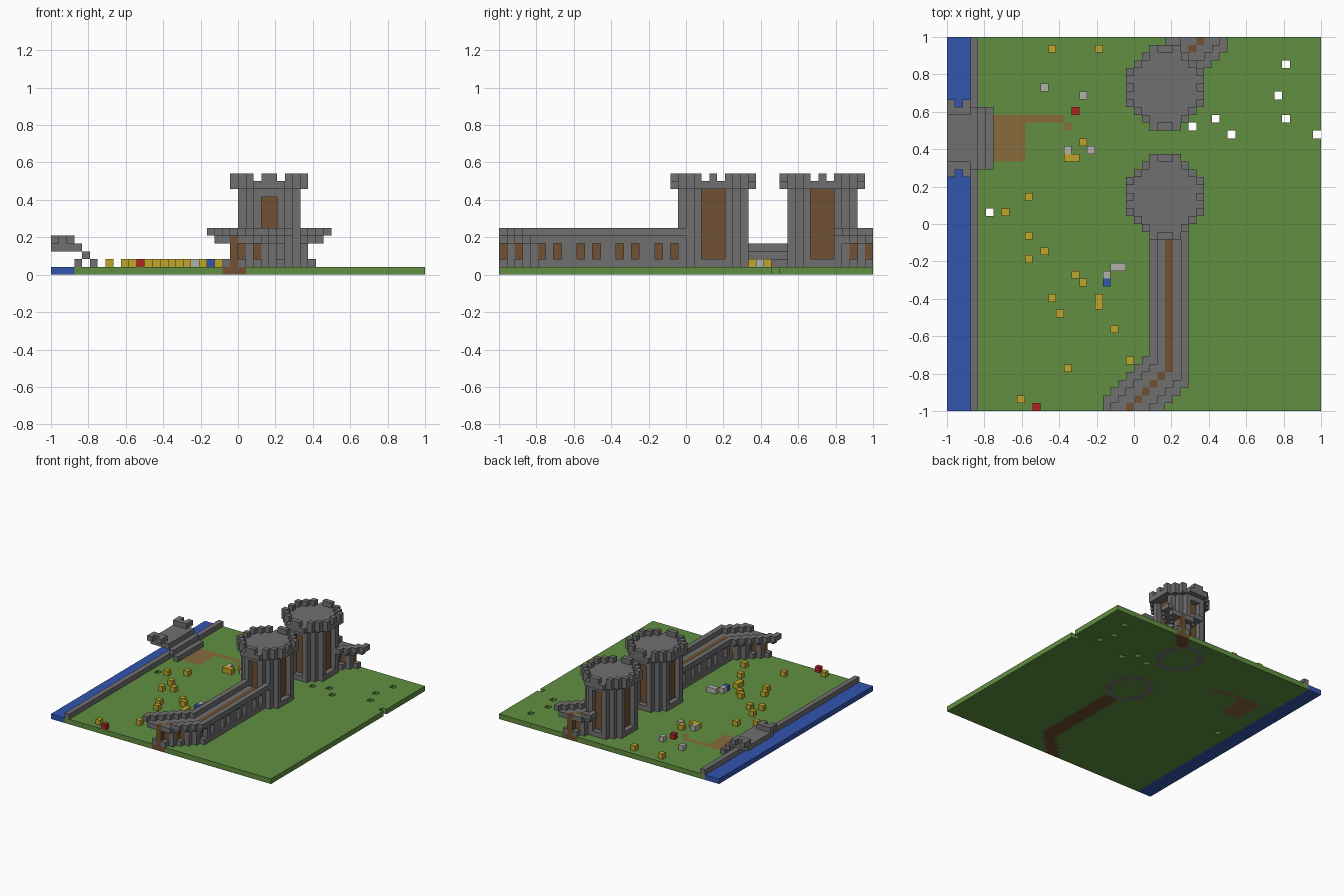
import bpy, bmesh, math
from mathutils import Vector

cube = bpy.data.objects.get("Cube")
if cube:
    bpy.data.objects.remove(cube)

N = 48              # blocks along each side
S = 2 / N           # block size

COLOURS = {
    "grass": (.12, .275, .053), "stone": (.162, .162, .162),
    "timber": (.16, .082, .032), "dirt": (.246, .147, .048),
    "water": (.032, .091, .43), "yellow": (.52, .38, .024),
    "red": (.45, .016, .018), "pale_stone": (.45, .45, .41),
}
MATS = {}
for key, rgb in COLOURS.items():
    m = bpy.data.materials.new(key)
    m.use_nodes = True
    m.diffuse_color = (*rgb, 1)
    m.node_tree.nodes["Principled BSDF"].inputs["Base Color"].default_value = (*rgb, 1)
    MATS[key] = m


def build(name, cells):
    """Make one object from blocks {(x, y, z): colour}, keeping only outer faces."""
    names = sorted(set(cells.values()))
    bm = bmesh.new()
    verts = {}

    def vert(p):
        if p not in verts:
            verts[p] = bm.verts.new((p[0] * S - 1, p[1] * S - 1, p[2] * S))
        return verts[p]

    for cell, colour in cells.items():
        for axis in range(3):
            u, v = (axis + 1) % 3, (axis + 2) % 3
            for side in (0, 1):
                near = list(cell)
                near[axis] += 2 * side - 1
                if tuple(near) in cells:
                    continue
                quad = []
                for a, b in ((0, 0), (1, 0), (1, 1), (0, 1)):
                    p = list(cell)
                    p[axis] += side
                    p[u] += a
                    p[v] += b
                    quad.append(vert(tuple(p)))
                if not side:
                    quad.reverse()
                bm.faces.new(quad).material_index = names.index(colour)
    me = bpy.data.meshes.new(name)
    bm.to_mesh(me)
    bm.free()
    for n in names:
        me.materials.append(MATS[n])
    ob = bpy.data.objects.new(name, me)
    bpy.context.collection.objects.link(ob)


def box(x0, x1, y0, y1, z0, z1):
    return [(x, y, z) for x in range(x0, x1) for y in range(y0, y1) for z in range(z0, z1)]


# Round tower footprint
def inside(x, y, cy, a):
    """True if the block is in the tower oval of half width a."""
    t = 1 - ((y - cy) / (a + .5)) ** 2
    return t > 0 and abs(x + .5 - TOWER_X) < round(a * math.sqrt(t))


TOWER_X = 28
TOWERS = {"front_tower": 27, "back_tower": 41}


def tower(cy):
    cells = {}
    for x, y, z in box(TOWER_X - 6, TOWER_X + 6, cy - 6, cy + 7, 1, 13):
        dx, dy = abs(x + .5 - TOWER_X), abs(y - cy)
        core, body, ring = (inside(x, y, cy, a) for a in (3, 4, 5))
        if z == 12:                       # merlons
            notch = (dy == 1 and dx > 4) or (dx == 1.5 and dy > 4)
            if ring and not body and not notch:
                cells[x, y, z] = "stone"
        elif z == 11:                     # overhanging floor
            if ring:
                cells[x, y, z] = "stone"
        elif core:
            cells[x, y, z] = "timber"
        elif body:                        # stone shell with recessed timber panels
            panel = dy <= 1 or (dx < 1 and z < 10)
            if z == 1 or not panel:
                cells[x, y, z] = "stone"
    return cells


# Wall paths, running past the edge of the base
front_path = [(23 + i, i) for i in range(-1, 5)] + [(28, y) for y in range(5, 23)]
back_path = [(30 + i, 45 + i) for i in range(4)]


def distances(path):
    """Square and diamond distance of every nearby block column to the path."""
    near = {}
    for px, py in path:
        for x in range(max(px - 2, 0), min(px + 3, N)):
            for y in range(max(py - 2, 0), min(py + 3, N)):
                i, j = abs(x - px), abs(y - py)
                old = near.get((x, y), (9, 9))
                near[x, y] = (min(old[0], max(i, j)), min(old[1], i + j))
    return near


def wall(near):
    cells = {}
    for (x, y), (square, diamond) in near.items():
        if any(inside(x, y, cy, 4) for cy in TOWERS.values()):
            continue
        if square == 2:
            cells[x, y, 5] = "stone"      # parapet
            continue
        cells[x, y, 4] = "timber" if square == 0 else "stone"
        for z in (1, 2, 3):
            if diamond == 0:
                cells[x, y, z] = "timber"
            elif diamond == 1 and (z == 1 or y % 5 not in (0, 2)):
                cells[x, y, z] = "stone"  # footing and pillars
    return cells


front_near, back_near = distances(front_path), distances(back_path)

# Base: grass, water, dirt path, foundations and small pits
ground = {c: "water" if c[0] < 3 else "grass" for c in box(0, N, 0, N, 0, 1)}
for c in box(6, 10, 32, 38, 0, 1) + box(10, 15, 37, 38, 0, 1) + [(15, 36, 0)]:
    ground[c] = "dirt"
for near in (front_near, back_near):
    for (x, y), d in near.items():
        if d[1] <= 1:
            ground[x, y, 0] = "timber"
for cy in TOWERS.values():
    for c in ground:
        if inside(c[0], c[1], cy, 4):
            ground[c] = "grass" if inside(c[0], c[1], cy, 3) else "stone"
for x, y in ((5, 25), (31, 36), (34, 37), (36, 35), (42, 40), (43, 44), (43, 37), (47, 35)):
    del ground[x, y, 0]
build("ground", ground)

# Towers and walls
for name, cy in TOWERS.items():
    build(name, tower(cy))
build("front_wall", wall(front_near))
build("back_wall", wall(back_near))

# Low bank beside the water
build("river_bank", {c: "stone" for c in box(3, 4, 0, N, 1, 2)})

# Bridge: deck, steps, parapets and merlons
bridge = box(0, 4, 31, 39, 3, 4) + box(4, 5, 31, 39, 2, 3) + box(5, 6, 31, 39, 1, 2)
for y in (31, 38):
    bridge += box(0, 3, y, y + 1, 4, 5)
for x in (0, 2):
    bridge += [(x, 30, 4), (x, 39, 4)]
build("bridge", {c: "stone" for c in bridge})

# Loose blocks on the grass
BLOCKS = {
    "yellow": ((13, 46), (19, 46), (17, 34), (15, 32), (16, 32), (10, 27), (7, 25),
               (10, 22), (10, 19), (12, 20), (16, 17), (17, 16), (13, 14), (14, 12),
               (19, 14), (19, 13), (21, 10), (23, 6), (15, 5), (9, 1)),
    "red": ((16, 38), (11, 0)),
    "water": ((20, 16),),
    "pale_stone": ((12, 41), (17, 40), (15, 33), (18, 33), (21, 18), (22, 18), (20, 17)),
}
LABELS = {"water": "blue"}
for colour, spots in BLOCKS.items():
    build(LABELS.get(colour, colour) + "_blocks", {(x, y, 1): colour for x, y in spots})
